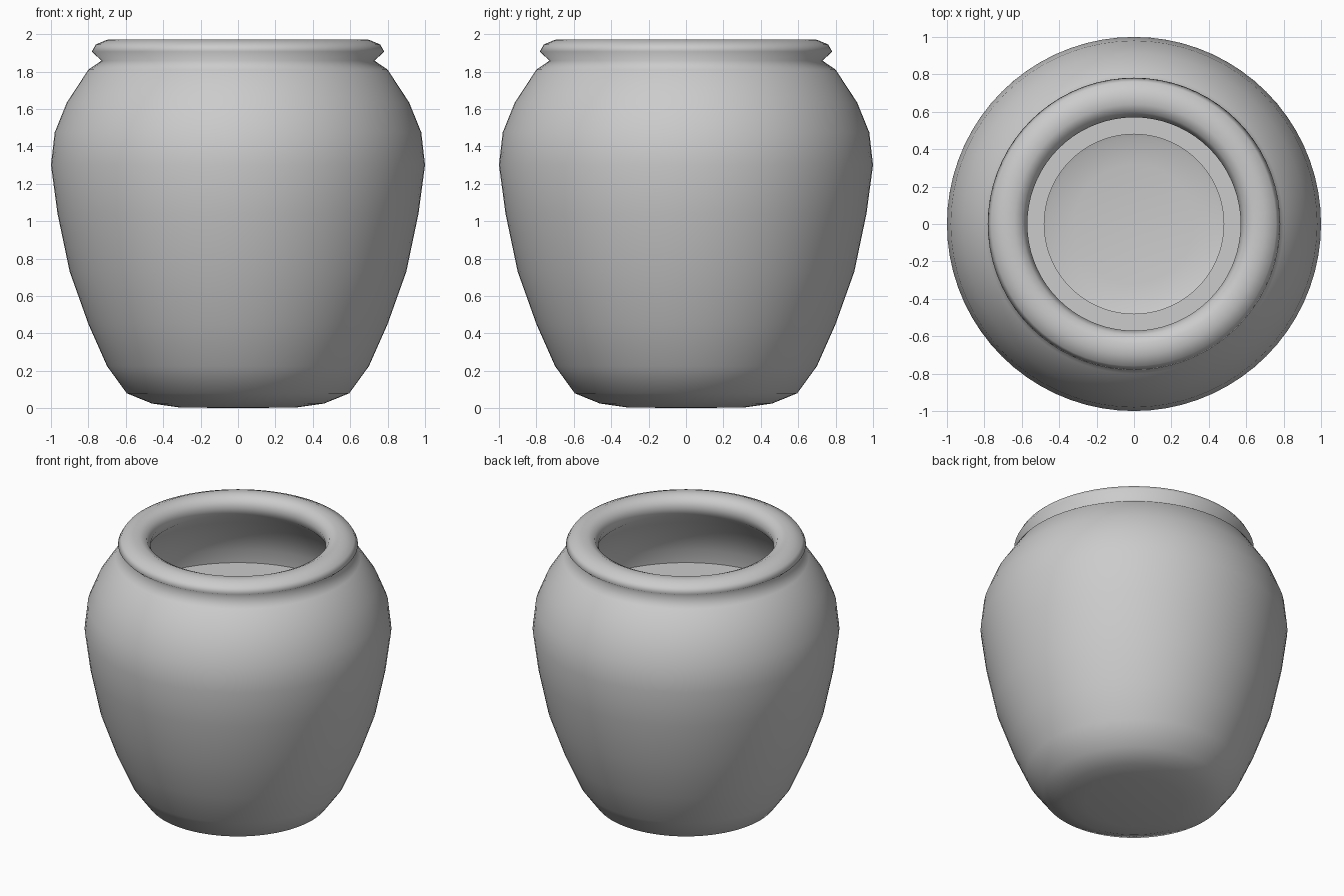
import bpy, bmesh, math

if "Cube" in bpy.data.objects:
    bpy.data.objects.remove(bpy.data.objects["Cube"])

SEGMENTS = 72


def lathe(name, profile):
    """Revolve (radius, z) points around the z axis into a smooth object."""
    bm = bmesh.new()
    verts = [bm.verts.new((r, 0, z)) for r, z in profile]
    edges = [bm.edges.new(pair) for pair in zip(verts, verts[1:])]
    bmesh.ops.spin(bm, geom=verts + edges, cent=(0, 0, 0), axis=(0, 0, 1),
                   angle=2 * math.pi, steps=SEGMENTS, use_duplicate=False)
    bmesh.ops.remove_doubles(bm, verts=bm.verts, dist=0.0005)
    bmesh.ops.recalc_face_normals(bm, faces=bm.faces)
    for face in bm.faces:
        face.smooth = True
    mesh = bpy.data.meshes.new(name)
    bm.to_mesh(mesh)
    bm.free()
    obj = bpy.data.objects.new(name, mesh)
    bpy.context.collection.objects.link(obj)
    return obj


# Outer wall, rolled rim, inner wall and the inner ledge in one profile
lathe("pot_body", [
    (0, 0), (0.32, 0.005), (0.46, 0.025), (0.595, 0.08),
    (0.70, 0.225), (0.80, 0.45), (0.90, 0.73), (0.965, 1.04),
    (1.0, 1.30), (0.98, 1.475), (0.915, 1.635), (0.80, 1.81),
    (0.73, 1.858), (0.782, 1.907), (0.76, 1.945), (0.70, 1.97),
    (0.64, 1.972), (0.595, 1.95), (0.57, 1.90), (0.59, 1.84),
    (0.69, 1.74), (0.78, 1.60), (0.83, 1.48), (0.84, 1.38),
])

# Flat ring ledge inside the pot, open in the middle to show the base
lathe("inner_ledge", [(0.84, 1.38), (0.48, 1.38)])
